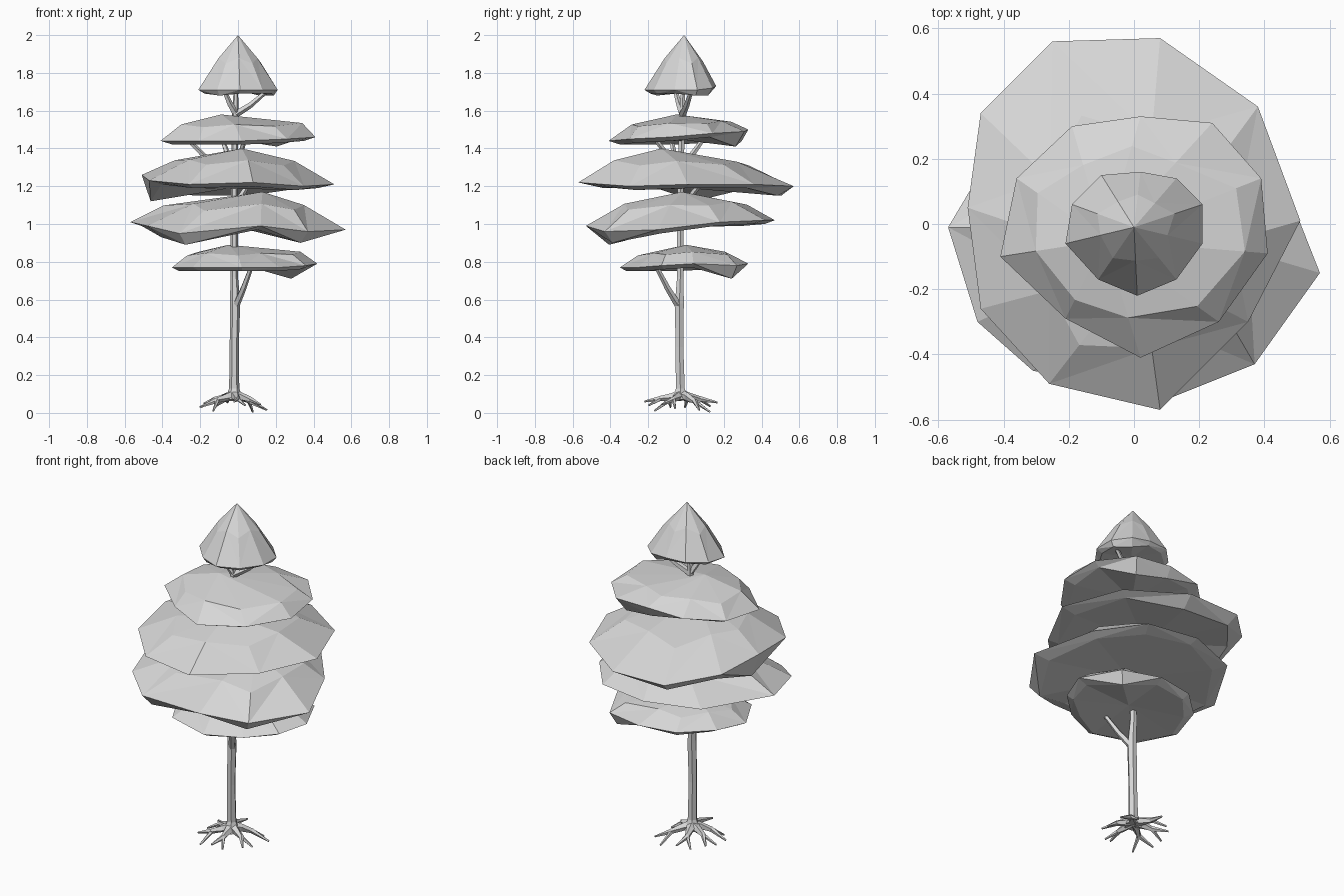
import bpy
import bmesh
import math
from mathutils import Vector

cube = bpy.data.objects.get("Cube")
if cube:
    bpy.data.objects.remove(cube, do_unlink=True)

# One plain grey for the whole tree
grey = bpy.data.materials.new("plain grey")
grey.use_nodes = True
grey.diffuse_color = (0.68, 0.68, 0.68, 1)
for node in grey.node_tree.nodes:
    if node.type == 'BSDF_PRINCIPLED':
        node.inputs["Base Color"].default_value = grey.diffuse_color
        node.inputs["Roughness"].default_value = 0.8


def finish(bm, name):
    """Turn a bmesh into a flat shaded object."""
    bmesh.ops.recalc_face_normals(bm, faces=bm.faces)
    mesh = bpy.data.meshes.new(name)
    bm.to_mesh(mesh)
    bm.free()
    mesh.materials.append(grey)
    obj = bpy.data.objects.new(name, mesh)
    bpy.context.scene.collection.objects.link(obj)
    return obj


def bridge(bm, lower, upper, triangles=False):
    """Join two rings with quads, or with triangles of alternating diagonal."""
    count = len(lower)
    for i in range(count):
        j = (i + 1) % count
        a, b, c, d = lower[i], lower[j], upper[j], upper[i]
        if not triangles:
            bm.faces.new((a, b, c, d))
        elif i % 2:
            bm.faces.new((a, b, c))
            bm.faces.new((a, c, d))
        else:
            bm.faces.new((a, b, d))
            bm.faces.new((b, c, d))


def fan(bm, ring, tip):
    for i, vert in enumerate(ring):
        bm.faces.new((vert, ring[(i + 1) % len(ring)], tip))


def tube(bm, path, radii, sides=6):
    """Tapered low-poly limb along a path, without twist."""
    points = [Vector(p) for p in path]
    rings = []
    for i, point in enumerate(points):
        before = points[max(i - 1, 0)]
        after = points[min(i + 1, len(points) - 1)]
        turn = Vector((0, 0, 1)).rotation_difference(after - before)
        ring = []
        for k in range(sides):
            angle = math.tau * k / sides
            offset = Vector((math.cos(angle), math.sin(angle), 0)) * radii[i]
            ring.append(bm.verts.new(point + turn @ offset))
        rings.append(ring)
    for lower, upper in zip(rings, rings[1:]):
        bridge(bm, lower, upper)
    bm.faces.new(rings[0])
    bm.faces.new(rings[-1])


def foliage(name, apex, rim, reach, drop, bulges, dips, hollow):
    """Irregular cap: apex, shoulder ring, rim, tucked-in belly, hollow base."""
    top = Vector(apex) / 100
    edge = [Vector(p) / 100 for p in rim]
    middle = sum(edge, Vector()) / len(edge)
    bm = bmesh.new()
    shoulder, outer, belly = [], [], []
    for i, point in enumerate(edge):
        wobble = 0.05 if i % 2 else -0.05
        spot = top.lerp(point, reach + wobble + bulges.get(i, 0))
        spot.z = top.z + (point.z - top.z) * (drop + wobble)
        shoulder.append(bm.verts.new(spot))
        outer.append(bm.verts.new(point))
        under = middle.lerp(point, 0.87 + wobble / 2)
        under.z = point.z - dips.get(i, 0.02)
        belly.append(bm.verts.new(under))
    fan(bm, shoulder, bm.verts.new(top))
    bridge(bm, outer, shoulder, True)
    bridge(bm, belly, outer, True)
    fan(bm, belly, bm.verts.new(middle + Vector((0, 0, hollow))))
    return finish(bm, name)


# Foliage tiers, in hundredths, anticlockwise from +x
foliage("bottom_foliage", (-5, 0, 89),
        [(42, 4, 79), (31, 27, 78), (8, 33, 79), (-14, 29, 79), (-30, 14, 79),
         (-35, -6, 77), (-24, -27, 77), (2, -35, 77), (22, -26, 77), (36, -13, 78)],
        0.68, 0.42, {0: 0.18, 1: 0.08, 9: 0.1}, {1: 0.07, 3: 0.03, 4: 0.03}, 0)
foliage("lower_foliage", (13, -2, 117),
        [(57, -15, 97), (44, 18, 101), (25, 42, 102), (-5, 47, 102), (-35, 36, 101),
         (-57, -1, 101), (-48, -30, 99), (-31, -45, 95), (12, -53, 99), (37, -43, 96)],
        0.65, 0.4, {0: -0.1, 5: 0.05}, {7: 0.06, 9: 0.06, 6: 0.06}, -0.01)
foliage("middle_foliage", (2, -13, 140),
        [(51, 1, 121), (38, 36, 121), (8, 57, 120), (-25, 56, 120), (-47, 34, 124),
         (-51, 5, 126), (-47, -26, 123), (-26, -49, 121), (8, -57, 122), (35, -30, 120)],
        0.62, 0.4, {}, {3: 0.05, 4: 0.06, 5: 0.14, 2: 0.05}, -0.03)
foliage("upper_foliage", (-9, -5, 158),
        [(41, -9, 146), (39, 14, 148), (24, 31, 149), (2, 33, 150), (-19, 30, 148),
         (-36, 14, 145), (-41, -10, 144), (-21, -29, 144), (2, -41, 144), (26, -30, 145)],
        0.71, 0.43, {0: 0.2, 1: 0.08, 9: 0.05}, {2: 0.08, 3: 0.06}, -0.02)
foliage("crown_foliage", (0, -1, 200),
        [(21, -6, 171), (21, 6, 171), (13, 14, 172), (2, 16, 173), (-10, 15, 173),
         (-19, 6, 172), (-21, -6, 171), (-11, -17, 171), (1, -22, 171), (13, -17, 171)],
        0.54, 0.47, {}, {2: 0.04, 1: 0.03, 7: 0.03}, -0.01)

# Trunk, slightly leaning, swollen at its fork
bm = bmesh.new()
tube(bm, [(-0.02, -0.03, 0.07), (-0.02, -0.03, 0.13), (-0.02, -0.035, 0.35),
          (-0.015, -0.035, 0.58), (-0.02, -0.03, 0.72), (-0.02, -0.03, 1.2),
          (-0.015, -0.02, 1.58), (-0.01, -0.015, 1.74)],
     [0.05, 0.027, 0.024, 0.027, 0.02, 0.018, 0.018, 0.01])
finish(bm, "trunk")

# Branches: start and end of each limb
limbs = [
    ((-0.015, -0.035, 0.56), (0.08, -0.17, 0.8)),
    ((-0.02, -0.03, 1.1), (0.07, 0.1, 1.24)),
    ((-0.02, -0.03, 1.22), (-0.28, -0.08, 1.46)),
    ((-0.02, -0.03, 1.3), (-0.09, 0.1, 1.46)),
    ((-0.02, -0.03, 1.29), (0.04, -0.17, 1.46)),
    ((-0.015, -0.02, 1.58), (0.16, 0.03, 1.71)),
    ((-0.015, -0.02, 1.59), (-0.08, -0.06, 1.72)),
]
bm = bmesh.new()
for start, end in limbs:
    a, b = Vector(start), Vector(end)
    bend = a.lerp(b, 0.45) - Vector((0, 0, 0.01))
    tube(bm, [a, bend, b], [0.02, 0.016, 0.011], 5)
finish(bm, "branches")


def root_point(degrees, distance, height):
    angle = math.radians(degrees)
    return Vector((distance * math.cos(angle) - 0.02,
                   distance * math.sin(angle) - 0.03, height))


# Roots: each spreads flat, then splits into two tips of its own heading
bm = bmesh.new()
for first, second, length, tip in [(30, 58, 0.2, 0.015), (100, 122, 0.2, 0.055),
                                   (147, 172, 0.19, 0.05), (196, 231, 0.19, 0.03),
                                   (270, 289, 0.19, 0.06), (325, 350, 0.17, 0.045)]:
    heading = (first + second) / 2
    fork = root_point(heading, length * 0.55, 0.3 * tip + 0.058)
    tube(bm, [root_point(heading, 0, 0.095), root_point(heading, length * 0.25, 0.085),
              fork, root_point(first, length, tip)], [0.032, 0.022, 0.015, 0.005], 5)
    tube(bm, [fork, root_point(second, length * 0.93, max(tip - 0.02, 0.005))],
         [0.012, 0.005], 5)
finish(bm, "roots")
